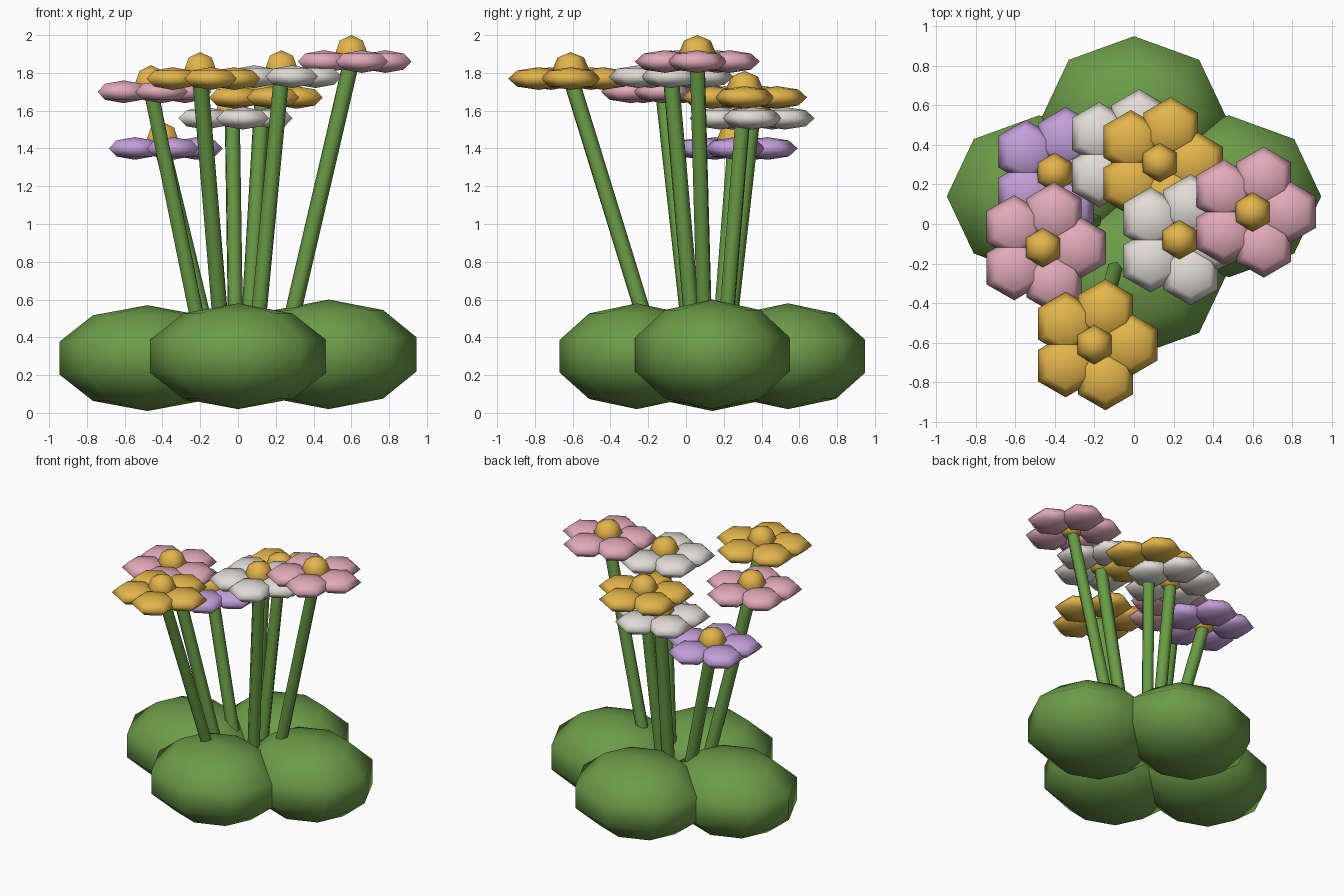
import bpy, bmesh, math
from mathutils import Vector, Matrix

if "Cube" in bpy.data.objects:
    bpy.data.objects.remove(bpy.data.objects["Cube"])


def material(name, rgb):
    m = bpy.data.materials.new(name)
    m.diffuse_color = (*rgb, 1)
    m.use_nodes = True
    m.node_tree.nodes["Principled BSDF"].inputs["Base Color"].default_value = m.diffuse_color
    return m


LEAF = material("leaf green", (0.15, 0.33, 0.065))
STEM = material("stem green", (0.14, 0.33, 0.06))
PINK = material("pink", (0.76, 0.40, 0.49))
GOLD = material("golden yellow", (0.77, 0.46, 0.07))
WHITE = material("off white", (0.76, 0.72, 0.67))
LILAC = material("lilac", (0.55, 0.35, 0.70))


def finish(bm, name, mat):
    """Turn a bmesh into a smooth-shaded object with one colour."""
    for f in bm.faces:
        f.smooth = True
    me = bpy.data.meshes.new(name)
    bm.to_mesh(me)
    bm.free()
    me.materials.append(mat)
    ob = bpy.data.objects.new(name, me)
    bpy.context.collection.objects.link(ob)
    return ob


def ball(bm, centre, size, segments, rings):
    """Add a low-poly ellipsoid with a vertex on the y axis."""
    mat = Matrix.Translation(centre) @ Matrix.Diagonal((*size, 1))
    bmesh.ops.create_uvsphere(bm, u_segments=segments, v_segments=rings,
                              radius=1, matrix=mat)


# Four rounded bushes: x, y, z, half height
bushes = [(0, -0.26, 0.30, 0.28), (-0.48, 0.14, 0.29, 0.28),
          (0.48, 0.14, 0.31, 0.29), (0, 0.54, 0.30, 0.28)]
for x, y, z, h in bushes:
    bm = bmesh.new()
    ball(bm, (x, y, z), (0.49, 0.43, h), 8, 5)
    finish(bm, "bush", LEAF)


def flower(x, y, z, colour):
    head = Vector((x, y, z))

    # Five flattened petals around the head
    bm = bmesh.new()
    for i in range(5):
        a = math.tau * i / 5
        ball(bm, head + Vector((math.cos(a), math.sin(a), 0)) * 0.18,
             (0.16, 0.16, 0.06), 6, 4)
    finish(bm, "petals", colour)

    # Round flower centre
    bm = bmesh.new()
    ball(bm, head + Vector((0, 0, 0.04)), (0.1, 0.1, 0.1), 6, 4)
    finish(bm, "flower_centre", GOLD)

    # Leaning stem, continued down into the bushes
    low = Vector((x * 0.5, y * 0.5 + 0.065, 0.57))
    foot = low + (low - head) * (0.22 / (z - 0.57))
    axis = head - foot
    bm = bmesh.new()
    turn = axis.to_track_quat('Z', 'Y').to_matrix().to_4x4()
    bmesh.ops.create_cone(bm, cap_ends=True, segments=6, radius1=0.043,
                          radius2=0.043, depth=axis.length,
                          matrix=Matrix.Translation((head + foot) / 2) @ turn)
    ob = finish(bm, "stem", STEM)
    for p in ob.data.polygons:
        p.use_smooth = len(p.vertices) == 4


# Seven flower heads
flower(-0.40, 0.26, 1.40, LILAC)
flower(-0.03, 0.35, 1.56, WHITE)
flower(0.13, 0.31, 1.67, GOLD)
flower(0.23, -0.08, 1.78, WHITE)
flower(0.60, 0.06, 1.86, PINK)
flower(-0.46, -0.12, 1.70, PINK)
flower(-0.20, -0.61, 1.77, GOLD)
